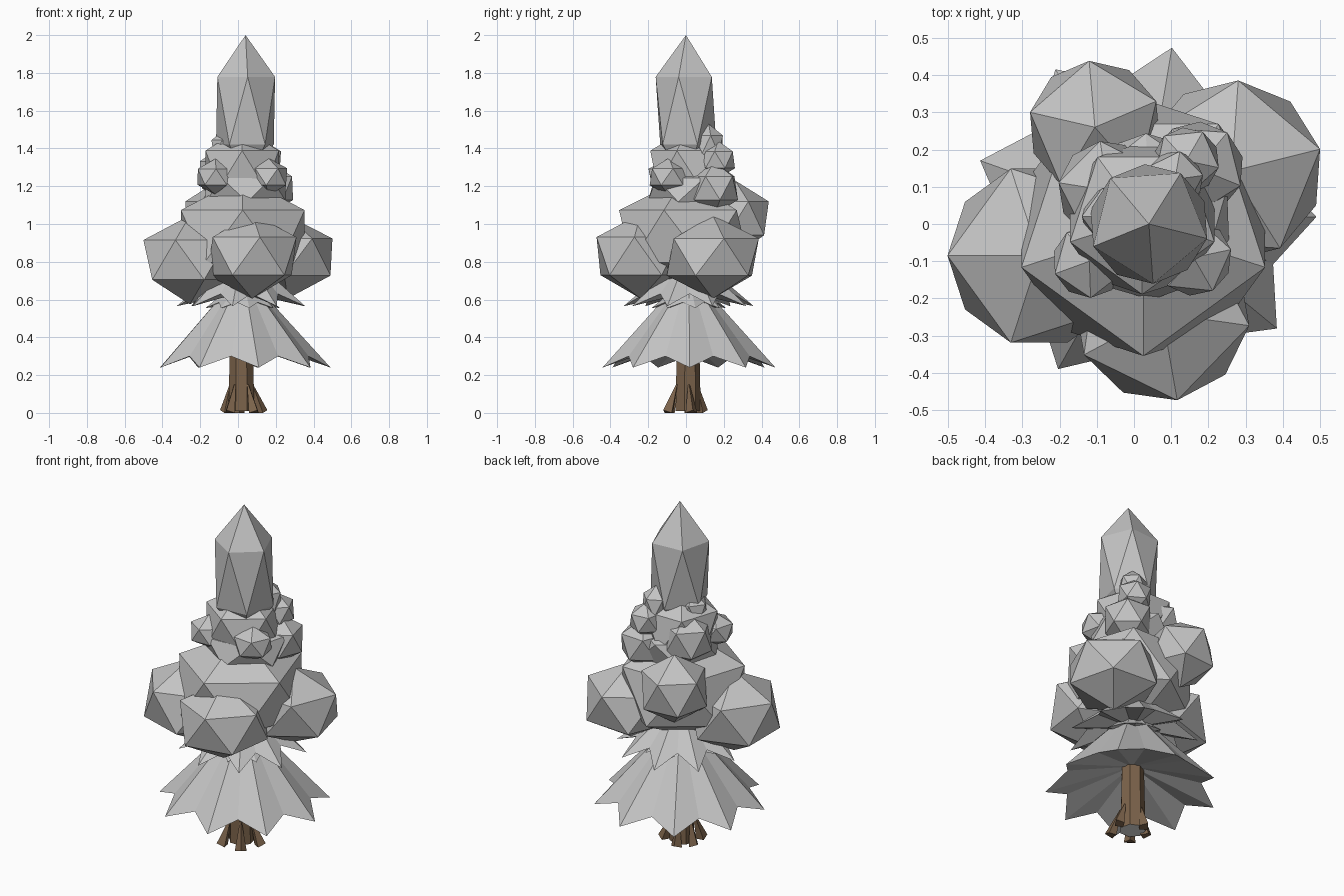
import bpy, bmesh
from math import cos, sin, radians
from mathutils import Vector, Matrix

if "Cube" in bpy.data.objects:
    bpy.data.objects.remove(bpy.data.objects["Cube"])


def material(name, rgb):
    m = bpy.data.materials.new(name)
    m.use_nodes = True
    m.diffuse_color = (*rgb, 1)
    m.node_tree.nodes["Principled BSDF"].inputs["Base Color"].default_value = (*rgb, 1)
    return m


GREY = material("foliage_grey", (0.55, 0.55, 0.55))
BROWN = material("bark_brown", (0.2, 0.125, 0.07))
PALE = material("cut_wood_pale", (0.8, 0.79, 0.77))


def finish(name, bm, *mats):
    bmesh.ops.recalc_face_normals(bm, faces=bm.faces)
    mesh = bpy.data.meshes.new(name)
    bm.to_mesh(mesh)
    bm.free()
    for m in mats:
        mesh.materials.append(m)
    obj = bpy.data.objects.new(name, mesh)
    bpy.context.collection.objects.link(obj)
    return obj


def clump(name, loc, radius, height, facing):
    """Squashed icosahedron; one vertex of its upper ring points along facing."""
    bm = bmesh.new()
    bmesh.ops.create_icosphere(bm, subdivisions=1, radius=1)
    ring = next(v.co for v in bm.verts if 0.3 < v.co.z < 0.6)
    turn = Vector((1, 0)).angle_signed(ring.xy)
    bm.transform(Matrix.Translation(loc) @ Matrix.Diagonal((radius, radius, height, 1))
                 @ Matrix.Rotation(radians(facing) + turn, 4, 'Z'))
    return finish(name, bm, GREY)


def skirt(name, points, tip, valley, apex_z, hub_z, start):
    """Star-shaped cone of drooping needles, hollowed underneath."""
    cx, cy = 0.025, 0.015
    bm = bmesh.new()
    apex = bm.verts.new((cx, cy, apex_z))
    hub = bm.verts.new((cx, cy, hub_z))
    ring = []
    for i in range(2 * points):
        r, z = valley if i % 2 else tip
        a = radians(start + i * 180 / points)
        ring.append(bm.verts.new((cx + r * cos(a), cy + r * sin(a), z)))
    for a, b in zip(ring, ring[1:] + ring[:1]):
        bm.faces.new((a, b, apex))
        bm.faces.new((b, a, hub))
    return finish(name, bm, GREY)


# Trunk with a pale cut end
bm = bmesh.new()
bmesh.ops.create_cone(bm, cap_ends=True, segments=7, radius1=0.07, radius2=0.058, depth=0.58)
bm.transform(Matrix.Translation((0.018, 0.008, 0.3)))
for f in bm.faces:
    f.material_index = int(f.calc_center_median().z < 0.02)
finish("trunk", bm, BROWN, PALE)

# Roots: pointed wedges leaning into the trunk
for i, (angle, reach) in enumerate([(15, 0.115), (100, 0.09), (165, 0.09),
                                    (235, 0.11), (305, 0.12)]):
    bm = bmesh.new()
    bmesh.ops.create_cone(bm, cap_ends=True, segments=4, radius1=0.032, radius2=0.005, depth=0.15)
    for v in bm.verts:
        v.co.x += reach - 0.005 if v.co.z < 0 else 0.06
        if v.co.z < 0 and v.co.x > reach:
            v.co.z += 0.015
    bm.transform(Matrix.Translation((0.018, 0, 0.075)) @ Matrix.Rotation(radians(angle), 4, 'Z'))
    finish(f"root_{i + 1}", bm, BROWN)

# Needle skirts
skirt("lower_skirt", 9, (0.465, 0.24), (0.37, 0.3), 0.75, 0.4, 0.5)
skirt("upper_skirt", 9, (0.35, 0.565), (0.24, 0.63), 0.86, 0.64, 21)
skirt("skirt_collar", 8, (0.2, 0.555), (0.15, 0.585), 0.72, 0.58, 10)

# Main crown masses, from the body up to the spire
clump("crown_body", (0.025, -0.01, 0.935), 0.385, 0.31, -90)
clump("crown_shoulder", (0.04, 0.02, 1.18), 0.25, 0.14, 20)
clump("crown_neck", (0.022, 0.015, 1.29), 0.228, 0.22, -18)
clump("spire", (0.04, 0, 1.6), 0.18, 0.4, -86)

# Large clumps around the crown
clump("front_clump", (0.075, -0.24, 0.83), 0.265, 0.225, -80)
clump("right_clump", (-0.255, -0.085, 0.81), 0.275, 0.235, 180)
clump("left_clump", (0.263, 0.142, 0.825), 0.273, 0.22, 14)
clump("back_clump", (-0.105, 0.26, 1.03), 0.2, 0.2, 95)

# Small clumps around the neck
for i, (x, y, z, r, h, a) in enumerate([
        (-0.12, -0.1, 1.25, 0.11, 0.095, 200),
        (0.16, -0.09, 1.25, 0.115, 0.1, -60),
        (0.17, 0.15, 1.19, 0.14, 0.14, 50),
        (-0.07, 0.09, 1.26, 0.15, 0.16, 171),
        (0.11, 0.12, 1.42, 0.085, 0.11, 80),
        (0.14, 0.17, 1.34, 0.1, 0.1, 60),
        (-0.06, 0.02, 1.39, 0.09, 0.12, 180)]):
    clump(f"small_clump_{i + 1}", (x, y, z), r, h, a)
